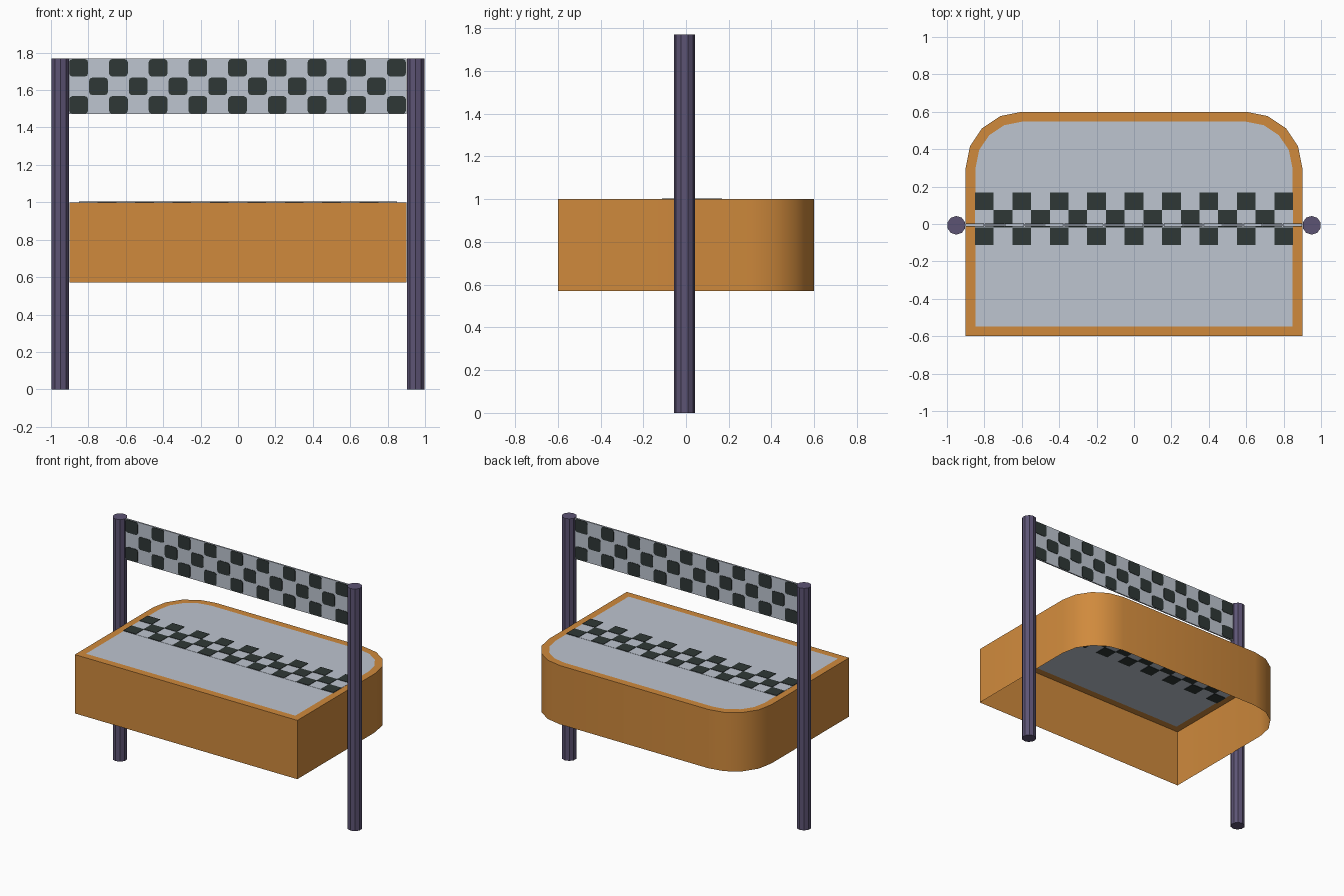
import bpy, bmesh, math

if "Cube" in bpy.data.objects:
    bpy.data.objects.remove(bpy.data.objects["Cube"])


def material(name, rgb):
    m = bpy.data.materials.new(name)
    m.diffuse_color = (*rgb, 1)
    m.use_nodes = True
    m.node_tree.nodes["Principled BSDF"].inputs["Base Color"].default_value = m.diffuse_color
    return m


ORANGE = material("orange", (0.63, 0.255, 0.046))
GREY = material("light grey", (0.51, 0.555, 0.63))
DARK = material("near black", (0.028, 0.039, 0.037))
PURPLE = material("dusty purple", (0.108, 0.088, 0.175))


def finish(bm, name, mats):
    me = bpy.data.meshes.new(name)
    bm.to_mesh(me)
    bm.free()
    ob = bpy.data.objects.new(name, me)
    bpy.context.collection.objects.link(ob)
    for m in mats:
        me.materials.append(m)
    return ob


def outline(inset):
    """Counter-clockwise plan with two rounded back corners."""
    pts = [(-0.9 + inset, -0.6 + inset), (0.9 - inset, -0.6 + inset)]
    r = 0.3 - inset
    for cx, start in ((0.6, 0), (-0.6, 90)):
        for i in range(5):
            a = math.radians(start + 22.5 * i)
            pts.append((cx + r * math.cos(a), 0.3 + r * math.sin(a)))
    return pts


# Platform: open-bottomed skirt, flat rim and grey deck
bm = bmesh.new()
rings = [[bm.verts.new((x, y, z)) for x, y in outline(i)]
         for i, z in ((0, 0.57), (0, 1.0), (0.053, 1.0))]
n = len(rings[0])
for lo, hi in zip(rings, rings[1:]):
    for i in range(n):
        j = (i + 1) % n
        bm.faces.new((lo[i], lo[j], hi[j], hi[i]))
deck = bm.faces.new(rings[2])
deck.material_index = 1
platform = finish(bm, "platform", [ORANGE, GREY])
bpy.context.view_layer.objects.active = platform
platform.select_set(True)
bpy.ops.object.shade_smooth_by_angle(angle=math.radians(30))
platform.select_set(False)


def slab(bm, u0, u1, v0, v1, thick, cut, place):
    """Thin slab with optional clipped corners; place maps (u, v, w) to 3D."""
    if cut:
        k = cut * 0.3
        pts = []
        for cu, cv, su, sv in ((u0, v0, 1, 1), (u1, v0, -1, 1),
                               (u1, v1, -1, -1), (u0, v1, 1, -1)):
            c = [(cu, cv + sv * cut), (cu + su * k, cv + sv * k), (cu + su * cut, cv)]
            pts += c if su == sv else c[::-1]
    else:
        pts = [(u0, v0), (u1, v0), (u1, v1), (u0, v1)]
    a, b = ([bm.verts.new(place(u, v, w)) for u, v in pts]
            for w in (-thick / 2, thick / 2))
    bm.faces.new(a[::-1])
    bm.faces.new(b)
    for i in range(len(a)):
        j = (i + 1) % len(a)
        bm.faces.new((a[i], a[j], b[j], b[i]))


def checkers(name, left, width, v0, height, thick, gap, cut, place):
    """Light backing slab plus slightly thicker dark tiles, 17 x 3."""
    bm = bmesh.new()
    slab(bm, left, left + 17 * width, v0, v0 + 3 * height, thick, 0, place)
    bmesh.ops.recalc_face_normals(bm, faces=bm.faces)
    finish(bm, name + "_backing", [GREY])
    bm = bmesh.new()
    for row in range(3):
        for col in range(row % 2, 17, 2):
            u, v = left + col * width, v0 + row * height
            slab(bm, u + gap, u + width - gap, v + gap, v + height - gap,
                 thick + 0.006, cut, place)
    bmesh.ops.recalc_face_normals(bm, faces=bm.faces)
    finish(bm, name + "_tiles", [DARK])


# Checkered strip on the deck and hanging banner
checkers("deck_strip", -0.85, 0.1, -0.112, 0.0937, 0.003, 0, 0,
         lambda u, v, w: (u, v, 1.0 + w))
checkers("banner", -0.905, 0.1062, 1.471, 0.0993, 0.01, 0.003, 0.016,
         lambda u, v, w: (u, -0.006 + w, v))

# Posts
for side, x in (("left", -0.95), ("right", 0.95)):
    bpy.ops.mesh.primitive_cylinder_add(vertices=10, radius=0.05, depth=1.77,
                                        location=(x, -0.007, 0.885))
    post = bpy.context.object
    post.name = side + "_post"
    post.data.materials.append(PURPLE)
